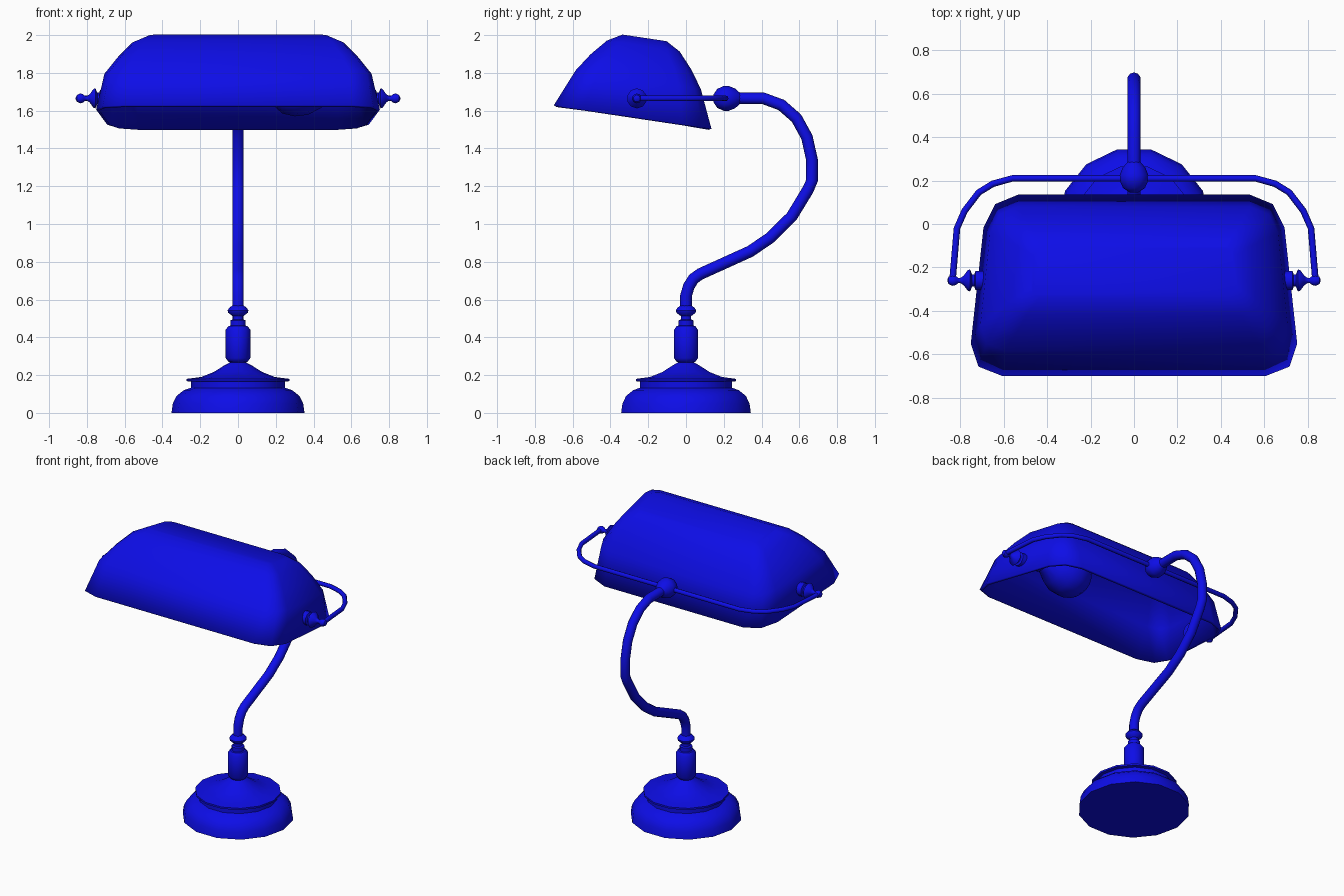
import bpy, math
from math import sin, cos, pi
from mathutils import Vector, Matrix, Euler

if "Cube" in bpy.data.objects:
    bpy.data.objects.remove(bpy.data.objects["Cube"])

mat = bpy.data.materials.new("blue")
mat.diffuse_color = (0.004, 0.004, 0.8, 1)
mat.use_nodes = True
mat.node_tree.nodes["Principled BSDF"].inputs["Base Color"].default_value = mat.diffuse_color


def loft(name, rings, cap_start=True, cap_end=True, angle=40):
    """Skin a list of equal-sized rings (counter-clockwise around the path)."""
    n = len(rings[0])
    verts = [p for r in rings for p in r]
    faces = [(k*n + i, k*n + (i+1) % n, (k+1)*n + (i+1) % n, (k+1)*n + i)
             for k in range(len(rings) - 1) for i in range(n)]
    if cap_start:
        faces.append(tuple(reversed(range(n))))
    if cap_end:
        faces.append(tuple(range(len(verts) - n, len(verts))))
    me = bpy.data.meshes.new(name)
    me.from_pydata(verts, [], faces)
    me.materials.append(mat)
    ob = bpy.data.objects.new(name, me)
    bpy.context.collection.objects.link(ob)
    bpy.ops.object.select_all(action='DESELECT')
    ob.select_set(True)
    bpy.context.view_layer.objects.active = ob
    bpy.ops.object.shade_smooth_by_angle(angle=math.radians(angle))
    return ob


def lathe(name, profile, sides=14, loc=(0, 0, 0), rot=(0, 0, 0)):
    """Turn (radius, height) points around the local z axis."""
    m = Matrix.Translation(loc) @ Euler(rot).to_matrix().to_4x4()
    return loft(name, [[m @ Vector((r*cos(2*pi*i/sides), r*sin(2*pi*i/sides), z))
                        for i in range(sides)] for r, z in profile])


def tube(name, path, radius, k, sides=10):
    """Round tube along a planar path; k is the normal of its plane."""
    pts, k, rings = [Vector(p) for p in path], Vector(k), []
    for i, p in enumerate(pts):
        t = (pts[min(i+1, len(pts)-1)] - pts[max(i-1, 0)]).normalized()
        s = k.cross(t)
        rings.append([p + radius*(cos(2*pi*j/sides)*s + sin(2*pi*j/sides)*k)
                      for j in range(sides)])
    return loft(name, rings, angle=60)


# Turned base with its collar
lathe("base", [(.352, 0), (.345, .05), (.325, .09), (.287, .12), (.25, .133),
               (.25, .165), (.272, .168), (.272, .18), (.195, .19), (.127, .217),
               (.075, .25), (.042, .268), (.05, .27), (.065, .29), (.065, .44),
               (.05, .46), (.04, .462), (.04, .49), (.028, .495), (.028, .512),
               (.052, .53), (.055, .543), (.045, .558), (.03, .568)])

# Bent stem
stem = [(0, .55), (0, .62), (.015, .67), (.04, .71), (.075, .735), (.34, .855),
        (.45, .93), (.56, 1.04), (.645, 1.18), (.667, 1.23), (.667, 1.34),
        (.64, 1.46), (.585, 1.56), (.505, 1.63), (.41, 1.665), (.25, 1.665)]
tube("stem", [(0, y, z) for y, z in stem], .031, (1, 0, 0))

# Ball joint where the stem meets the bracket
lathe("ball_joint", [(.02, .145), (.05, .165), (.066, .2), (.066, .225),
                     (.052, .26), (.03, .285)],
      sides=12, loc=(0, 0, 1.665), rot=(-pi/2, 0, 0))

# Bracket reaching round both ends of the shade
half = [(.835, -.255), (.815, -.02), (.78, .06), (.715, .145), (.65, .185), (.56, .21)]
path = [(-x, y, 1.665) for x, y in half] + [(x, y, 1.665) for x, y in reversed(half)]
tube("bracket", path, .015, (0, 0, 1), sides=8)

# Pivot knobs at the bracket ends
for side, label in ((1, "right"), (-1, "left")):
    lathe("pivot_knob_" + label,
          [(.045, .66), (.045, .73), (.03, .735), (.03, .745), (.053, .755), (.05, .765),
           (.022, .785), (.012, .80), (.013, .81), (.022, .82), (.026, .835),
           (.018, .853), (.005, .859)],
          sides=10, loc=(0, -.26, 1.665), rot=(0, side*pi/2, 0))

# Shade: rounded-rectangle rings stacked along the tilted axis, narrower at the back
TILT = math.atan(.15)
U, N = Vector((0, cos(TILT), -sin(TILT))), Vector((0, sin(TILT), cos(TILT)))
CENTRE = Vector((0, -.2825, 1.566))


def shade_ring(w, d, h):
    c = .36*d
    quarter = [(w, d - c), (w - .29*c, d - .29*c), (w - c, d)]
    pts = quarter + [(-x, u) for x, u in reversed(quarter)]
    pts += [(-x, -u) for x, u in pts]
    return [CENTRE + Vector((x*(1 - .15*u), 0, 0)) + U*u + N*h for x, u in pts]


shade = loft("shade", [shade_ring(*r) for r in
                       [(.722, .422, 0), (.685, .335, .2), (.62, .27, .295),
                        (.55, .195, .38), (.47, .118, .424)]], cap_start=False)
solid = shade.modifiers.new("thickness", 'SOLIDIFY')
solid.thickness = .018
solid.offset = -1

# Bulb and its socket inside the shade
lathe("bulb", [(.04, .165), (.095, .19), (.135, .235), (.15, .30), (.142, .37),
               (.105, .44), (.06, .50), (.045, .54)],
      loc=(0, -.28, 1.72), rot=(0, pi/2, 0))
lathe("bulb_socket", [(.06, .53), (.06, .675)], sides=12,
      loc=(0, -.28, 1.72), rot=(0, pi/2, 0))
